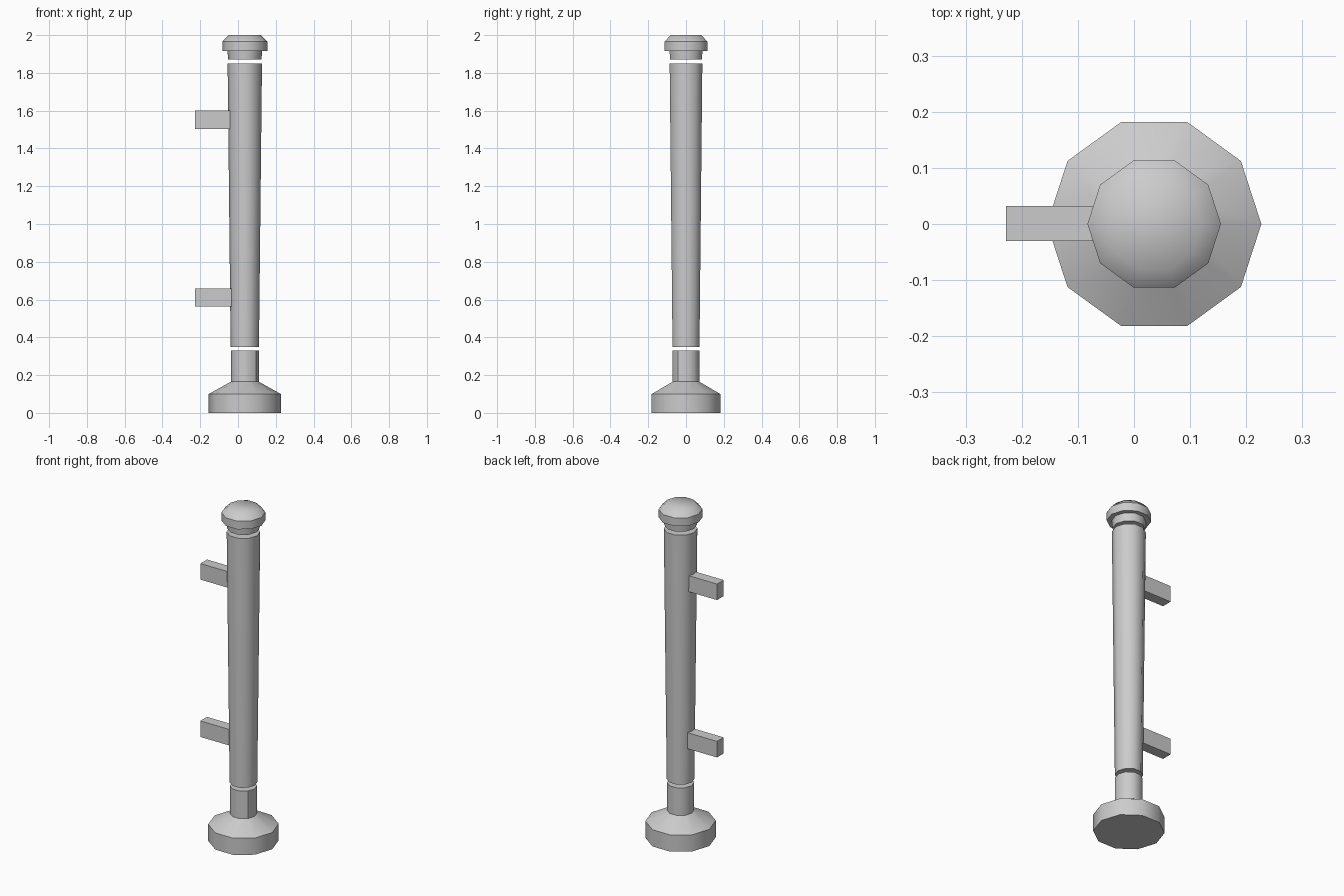
import bpy, bmesh
from math import sin, cos, pi, radians

if "Cube" in bpy.data.objects:
    bpy.data.objects.remove(bpy.data.objects["Cube"])

CX = 0.036   # axis of the post
SIDES = 10


def turned(name, profile, smooth_rings=()):
    """Ten-sided turned part from (radius, z) points, capped at both ends."""
    bm = bmesh.new()
    rings = [[bm.verts.new((CX + r * cos(2 * pi * i / SIDES),
                            r * sin(2 * pi * i / SIDES), z))
              for i in range(SIDES)] for r, z in profile]
    for a, b in zip(rings, rings[1:]):
        for i in range(SIDES):
            j = (i + 1) % SIDES
            bm.faces.new((a[i], a[j], b[j], b[i]))
    bm.faces.new(rings[0][::-1])
    bm.faces.new(rings[-1])
    for f in bm.faces:
        f.smooth = True
    # Crisp horizontal rims, soft vertical edges
    for k, ring in enumerate(rings):
        if k not in smooth_rings:
            for i in range(SIDES):
                bm.edges.get((ring[i], ring[(i + 1) % SIDES])).smooth = False
    mesh = bpy.data.meshes.new(name)
    bm.to_mesh(mesh)
    bm.free()
    obj = bpy.data.objects.new(name, mesh)
    bpy.context.collection.objects.link(obj)
    return obj


# Foot with sloped shoulder and short stem
foot = turned("foot", [(0.191, 0), (0.191, 0.10), (0.074, 0.165), (0.074, 0.33)])
# Visible seam down the stem
for e in foot.data.edges:
    p, q = (foot.data.vertices[v].co for v in e.vertices)
    if abs(p.z - q.z) > 0.12 and p.x > 0.09 and -0.06 < p.y < -0.03:
        e.use_edge_sharp = True

# Main shaft, widening upwards
turned("shaft", [(0.075, 0.35), (0.091, 1.85)])

# Neck and rounded cap
turned("cap", [(0.088, 1.87), (0.092, 1.917), (0.119, 1.917),
               (0.119, 1.966), (0.085, 2.0)], smooth_rings=(4,))

# Two side brackets
for name, z in (("lower_bracket", 0.61), ("upper_bracket", 1.552)):
    bpy.ops.mesh.primitive_cube_add(size=1, location=(-0.131, 0.001, z))
    obj = bpy.context.object
    obj.name = name
    obj.scale = (0.194, 0.063, 0.096)
